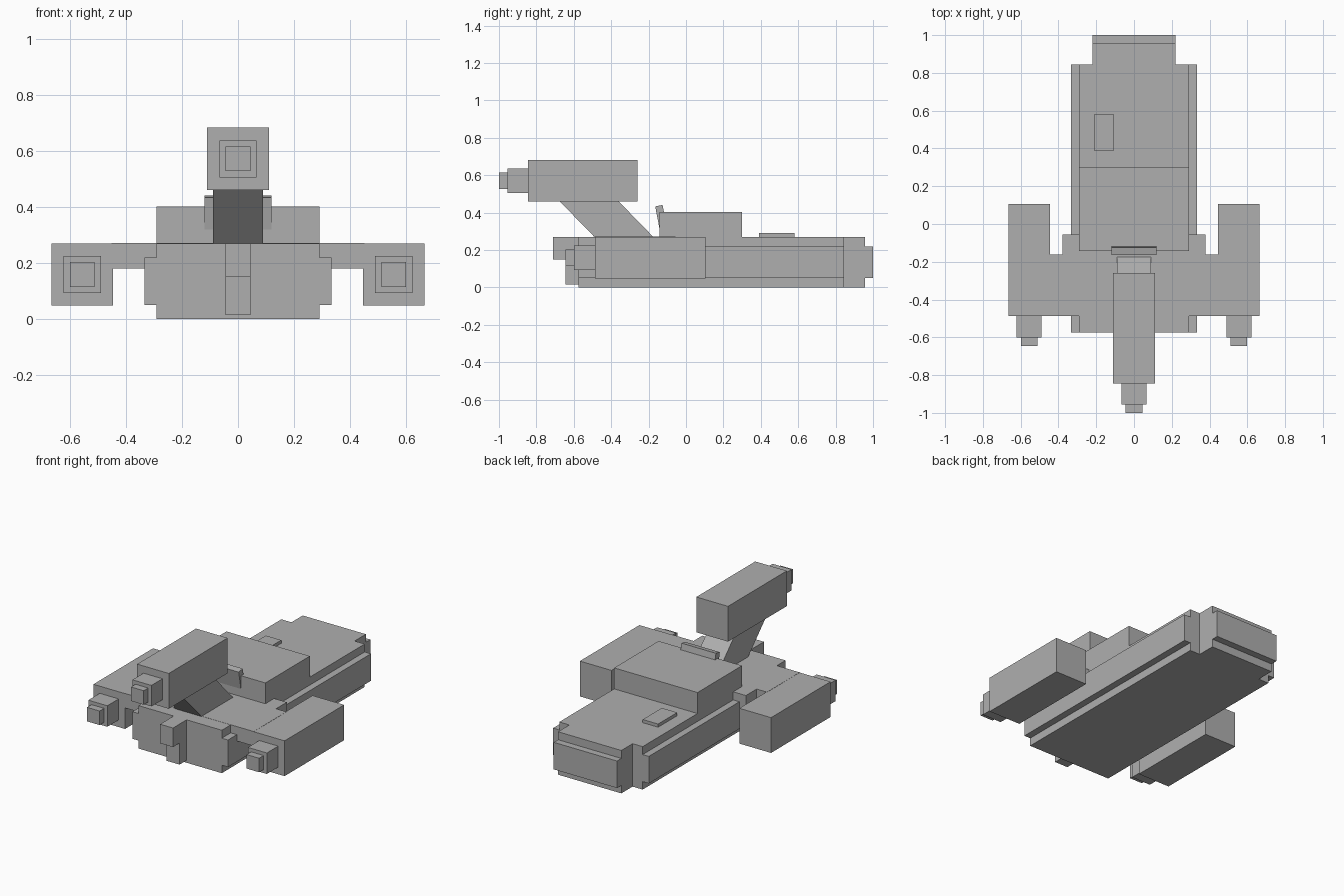
import bpy
import bmesh
from mathutils import Matrix

old = bpy.data.objects.get("Cube")
if old:
    bpy.data.objects.remove(old, do_unlink=True)

grey = bpy.data.materials.new("hull grey")
grey.use_nodes = True
colour = (0.43, 0.43, 0.43, 1)
grey.diffuse_color = colour
grey.node_tree.nodes["Principled BSDF"].inputs["Base Color"].default_value = colour


def finish(name, bm):
    bmesh.ops.recalc_face_normals(bm, faces=bm.faces)
    mesh = bpy.data.meshes.new(name)
    bm.to_mesh(mesh)
    bm.free()
    mesh.materials.append(grey)
    obj = bpy.data.objects.new(name, mesh)
    bpy.context.collection.objects.link(obj)
    return obj


def box(name, x, y, z, tilt=0.0):
    """Box from (min, max) pairs, optionally tilted about its own x axis."""
    bm = bmesh.new()
    size = [b - a for a, b in (x, y, z)]
    bmesh.ops.create_cube(bm, size=1, matrix=Matrix.Diagonal((*size, 1)))
    obj = finish(name, bm)
    obj.location = [(a + b) / 2 for a, b in (x, y, z)]
    obj.rotation_euler.x = tilt
    return obj


def prism(name, points, offset):
    """Extrude a flat outline of 3D points along an offset."""
    bm = bmesh.new()
    face = bm.faces.new([bm.verts.new(p) for p in points])
    new = bmesh.ops.extrude_face_region(bm, geom=[face])["geom"]
    verts = [v for v in new if isinstance(v, bmesh.types.BMVert)]
    bmesh.ops.translate(bm, verts=verts, vec=offset)
    return finish(name, bm)


def gun(prefix, x, z, y_front, steps):
    """Stepped square barrel: each step is (half width, length)."""
    parts = []
    for label, (half, length) in zip(("barrel", "muzzle"), steps):
        parts.append(box(f"{prefix}_{label}", (x - half, x + half),
                         (y_front - length, y_front), (z - half, z + half)))
        y_front -= length
    return parts


# Hull with a stepped cross-section
half = [(0.29, 0), (0.29, 0.05), (0.333, 0.05), (0.333, 0.22), (0.29, 0.22), (0.29, 0.27)]
section = half + [(-x, z) for x, z in reversed(half)]
prism("hull", [(x, -0.575, z) for x, z in section], (0, 1.42, 0))

# Stern blocks
box("stern", (-0.22, 0.22), (0.84, 0.957), (0, 0.27))
box("stern_panel", (-0.22, 0.22), (0.95, 1.0), (0.05, 0.22))

# Cabin, roof hatch and tilted screen
box("cabin", (-0.29, 0.29), (-0.142, 0.3), (0.26, 0.402))
box("hatch", (-0.212, -0.105), (0.39, 0.58), (0.26, 0.29))
box("screen", (-0.12, 0.12), (-0.154, -0.114), (0.322, 0.438), tilt=0.19)

# Bow stem
box("bow_stem_upper", (-0.045, 0.045), (-0.71, -0.57), (0.15, 0.27))
box("bow_stem_lower", (-0.045, 0.045), (-0.645, -0.57), (0.015, 0.15))

# Wings across the hull
box("wing", (-0.45, 0.45), (-0.487, -0.162), (0.18, 0.271))
box("wing_root", (-0.378, 0.378), (-0.162, -0.055), (0.18, 0.271))

# Side pods with guns
for side, s in (("left", 1), ("right", -1)):
    cx = s * 0.555
    box(f"{side}_pod", (cx - 0.11, cx + 0.11), (-0.487, 0.105), (0.048, 0.27))
    gun(f"{side}_pod", cx, 0.159, -0.487, [(0.066, 0.113), (0.044, 0.045)])

# Raised turret on a slanted strut
profile = [(-0.68, 0.465), (-0.365, 0.465), (-0.17, 0.265), (-0.485, 0.265)]
prism("turret_strut", [(-0.089, y, z) for y, z in profile], (0.178, 0, 0))
box("turret", (-0.11, 0.11), (-0.845, -0.26), (0.46, 0.682))
gun("turret", 0, 0.571, -0.845, [(0.066, 0.11), (0.044, 0.045)])
